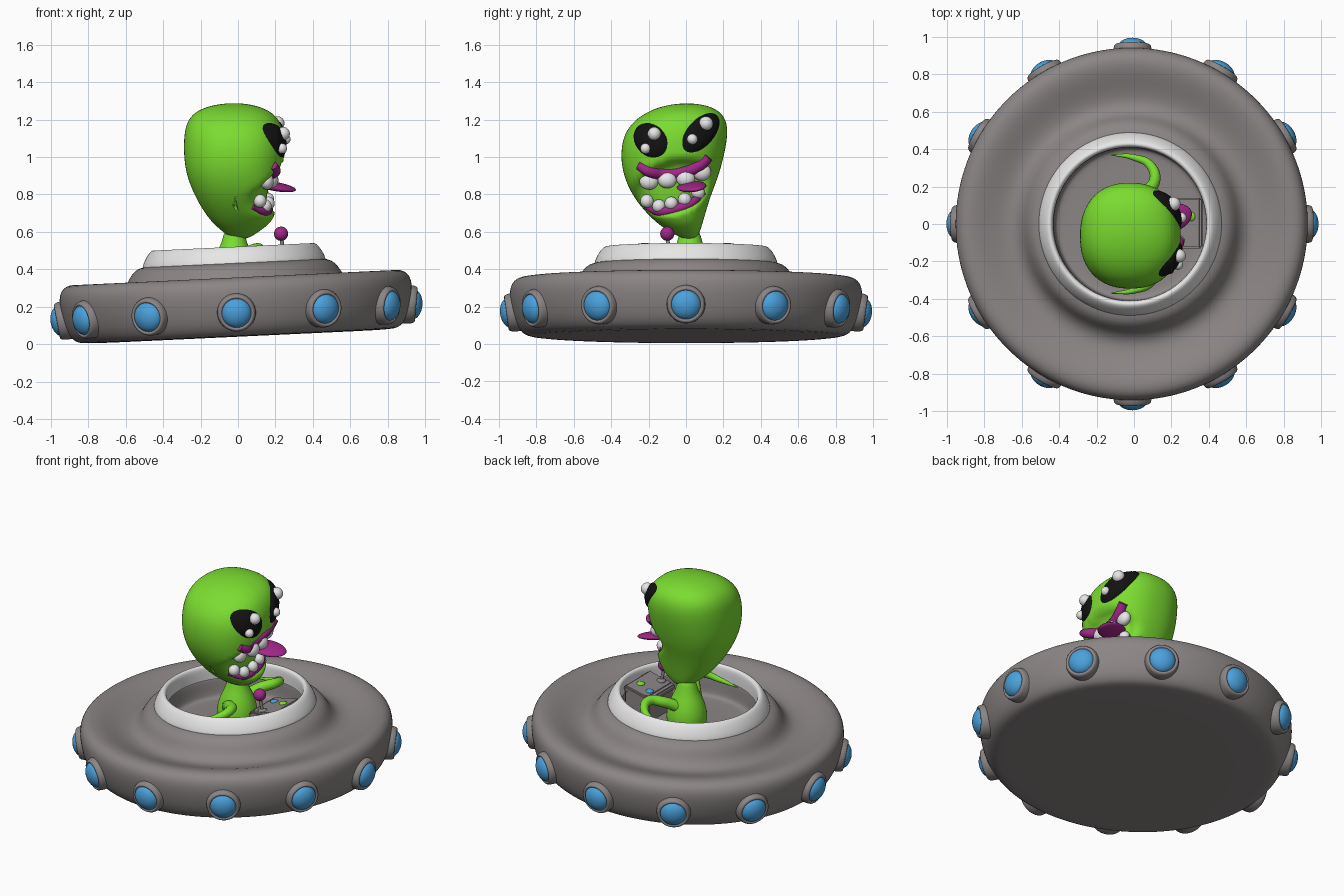
import bpy, bmesh, math
from mathutils import Matrix, Vector
from mathutils.bvhtree import BVHTree

if "Cube" in bpy.data.objects:
    bpy.data.objects.remove(bpy.data.objects["Cube"])


def material(name, rgb):
    m = bpy.data.materials.new(name)
    m.use_nodes = True
    m.diffuse_color = (*rgb, 1)
    bsdf = m.node_tree.nodes["Principled BSDF"]
    bsdf.inputs["Base Color"].default_value = (*rgb, 1)
    bsdf.inputs["Roughness"].default_value = 0.6
    return m


GREY = material("warm grey", (0.26, 0.235, 0.235))
WHITE = material("white", (0.8, 0.8, 0.8))
BLUE = material("window blue", (0.07, 0.36, 0.72))
GREEN = material("skin green", (0.2, 0.72, 0.03))
BLACK = material("eye black", (0.006, 0.006, 0.006))
PINK = material("magenta", (0.36, 0.02, 0.25))

TILT = Matrix.Rotation(-0.047, 4, 'Y')


def finish(name, bm, mat, matrix=None, subsurf=0):
    """Turn a bmesh into a smooth object with one colour."""
    bmesh.ops.remove_doubles(bm, verts=bm.verts, dist=0.0001)
    bmesh.ops.recalc_face_normals(bm, faces=bm.faces)
    if matrix:
        bm.transform(matrix)
    me = bpy.data.meshes.new(name)
    bm.to_mesh(me)
    bm.free()
    me.materials.append(mat)
    me.shade_smooth()
    ob = bpy.data.objects.new(name, me)
    bpy.context.collection.objects.link(ob)
    if subsurf:
        mod = ob.modifiers.new("Smooth", 'SUBSURF')
        mod.levels = mod.render_levels = subsurf
    return ob


def lathe(name, profile, mat, matrix=None, steps=48, subsurf=2):
    bm = bmesh.new()
    vs = [bm.verts.new((r, 0, z)) for r, z in profile]
    es = [bm.edges.new(p) for p in zip(vs, vs[1:])]
    bmesh.ops.spin(bm, geom=vs + es, axis=(0, 0, 1), cent=(0, 0, 0),
                   angle=math.tau, steps=steps)
    return finish(name, bm, mat, matrix, subsurf)


def ball(name, loc, radii, mat, rot=None):
    bm = bmesh.new()
    bmesh.ops.create_uvsphere(bm, u_segments=24, v_segments=16, radius=1)
    m = Matrix.Translation(loc) @ (rot or Matrix()) @ Matrix.Diagonal((*radii, 1))
    return finish(name, bm, mat, m)


def tube(name, points, radii, mat):
    cu = bpy.data.curves.new(name, 'CURVE')
    cu.dimensions = '3D'
    cu.bevel_depth = 1
    cu.bevel_resolution = 4
    cu.use_fill_caps = True
    sp = cu.splines.new('BEZIER')
    sp.bezier_points.add(len(points) - 1)
    for bp, co, r in zip(sp.bezier_points, points, radii):
        bp.co, bp.radius = co, r
        bp.handle_left_type = bp.handle_right_type = 'AUTO'
    cu.materials.append(mat)
    ob = bpy.data.objects.new(name, cu)
    bpy.context.collection.objects.link(ob)
    return ob


def block(name, x, y, z, mat, matrix, bevel):
    bm = bmesh.new()
    bmesh.ops.create_cube(bm, size=1)
    bm.transform(Matrix.Diagonal((x, y, z, 1)))
    bmesh.ops.bevel(bm, geom=bm.edges, offset=bevel, segments=2, affect='EDGES')
    ob = finish(name, bm, mat, matrix)
    ob.data.shade_flat()
    return ob


# Saucer hull with a dished deck, and the cockpit rim
lathe("saucer_hull", [(0, .04), (.5, .04), (.82, .04), (.87, .05), (.91, .1), (.935, .18),
                      (.948, .27), (.935, .33), (.89, .36), (.82, .355), (.72, .315),
                      (.64, .3), (.585, .335), (.56, .385), (.53, .42), (.49, .435),
                      (.43, .44), (.415, .43), (.41, .31), (.39, .3), (.2, .3), (0, .3)],
      GREY, TILT)
lathe("cockpit_rim", [(.49, .425), (.49, .44), (.475, .475), (.45, .512), (.43, .524),
                      (.415, .515), (.41, .49), (.41, .425)], WHITE, TILT)

# Twelve round windows
for i in range(12):
    place = (TILT @ Matrix.Rotation(i * math.tau / 12, 4, 'Z')
             @ Matrix.Translation((.925, 0, .17)) @ Matrix.Rotation(math.radians(98), 4, 'Y'))
    lathe("window_frame", [(.106, -.03), (.104, .02), (.094, .037), (.08, .037),
                           (.072, .015)], GREY, place, 24, 1)
    lathe("window_glass", [(.084, .015), (.078, .037), (.06, .055), (.03, .067), (0, .07)],
          BLUE, place, 24, 1)

# Control console with buttons and joystick
slope = Matrix.Translation((.265, .005, .47)) @ Matrix.Rotation(-.22, 4, 'Y')
block("console_box", .18, .26, .26, GREY, Matrix.Translation((.27, .005, .35)), .01)
block("console_panel", .2, .27, .04, GREY, slope, .01)
ball("green_button", slope @ Vector((.045, .035, .02)), (.025, .025, .012), GREEN)
ball("blue_button", slope @ Vector((-.04, .06, .02)), (.025, .025, .012), BLUE)
tube("joystick_stick", [(.245, -.09, .47), (.23, -.1, .58)], [.01, .01], GREY)
ball("joystick_base", (.245, -.09, .485), (.028, .028, .015), GREY)
ball("joystick_knob", (.23, -.1, .59), (.038, .038, .038), PINK)

# Body and tapering arms
lathe("body", [(0, .28), (.1, .28), (.125, .33), (.125, .4), (.1, .48), (.066, .54),
               (.052, .62), (0, .64)], GREEN, Matrix.Translation((-.02, .02, 0)), 24, 1)
for side, label in ((1, "left"), (-1, "right")):
    path = [(-.02, .08, .44), (.05, .16, .49), (.11, .23, .51), (.09, .31, .49),
            (0, .355, .455), (-.12, .37, .43)]
    tube(label + "_arm", [(x, y * side, z) for x, y, z in path],
         [.036, .034, .03, .025, .017, .003], GREEN)

# Head: stacked rounded rings of height, y range and x range
RINGS = [(.56, -.01, .05, -.03, .05), (.6, -.09, .075, -.08, .11),
         (.65, -.16, .09, -.14, .18), (.72, -.23, .11, -.19, .21), (.8, -.29, .135, -.235, .222),
         (.9, -.335, .175, -.275, .235), (1, -.35, .202, -.29, .25), (1.1, -.34, .222, -.29, .252),
         (1.18, -.295, .222, -.278, .232), (1.24, -.215, .19, -.235, .185),
         (1.275, -.12, .12, -.15, .1), (1.287, -.03, .04, -.06, .02)]


def power(v):
    return math.copysign(abs(v) ** .88, v)


bm = bmesh.new()
loops = []
for z, y0, y1, x0, x1 in RINGS:
    angles = [math.tau * k / 40 for k in range(40)]
    loops.append([bm.verts.new(((x0 + x1) / 2 + (x1 - x0) / 2 * power(math.cos(a)),
                                (y0 + y1) / 2 + (y1 - y0) / 2 * power(math.sin(a)), z))
                  for a in angles])
for low, high in zip(loops, loops[1:]):
    for k in range(40):
        n = (k + 1) % 40
        bm.faces.new((low[k], low[n], high[n], high[k]))
bm.faces.new(loops[0][::-1])
bm.faces.new(loops[-1])
head = finish("head", bm, GREEN, None, 2)
graph = bpy.context.evaluated_depsgraph_get()
head.data = bpy.data.meshes.new_from_object(head.evaluated_get(graph))
head.modifiers.clear()

# Press the mouth hollow into the face
for v in head.data.vertices:
    if v.co.x > 0:
        u, w = v.co.y + .07, v.co.z - .84 - .2 * (v.co.y + .07)
        d = (u / .23) ** 2 + (w / .15) ** 2
        v.co.x -= .065 * max(0, min(1, (1 - d) * 2))
tree = BVHTree.FromPolygons([v.co for v in head.data.vertices],
                            [p.vertices[:] for p in head.data.polygons])


def on_face(y, z, lift=0):
    """Point on the front of the head, lifted along its normal."""
    hit, normal, _, _ = tree.ray_cast(Vector((2, y, z)), Vector((-1, 0, 0)))
    if hit is None:
        hit, normal, _, _ = tree.find_nearest(Vector((.1, y, z)))
    return hit + normal * lift


# Eyes: thin domed patches laid on the face, with white glints
def eye(name, cy, cz, long, short, tilt):
    bm = bmesh.new()
    rings = []
    for i in range(9):
        r = i / 8
        ring = []
        for k in range(32):
            a = math.tau * k / 32
            u, v = long * r * math.cos(a), short * r * math.sin(a)
            y = cy + u * math.cos(tilt) - v * math.sin(tilt)
            z = cz + u * math.sin(tilt) + v * math.cos(tilt)
            ring.append(bm.verts.new(on_face(y, z, .022 * (1 - r ** 4) - .003)))
        rings.append(ring)
    for a, b in zip(rings, rings[1:]):
        for k in range(32):
            n = (k + 1) % 32
            bm.faces.new((a[k], b[k], b[n], a[n]))
    finish(name, bm, BLACK)


eye("right_eye", -.19, 1.09, .105, .085, math.radians(-48))
eye("left_eye", .08, 1.13, .133, .074, math.radians(48))
for y, z, r in ((-.165, 1.12, .036), (-.21, 1.045, .028), (.1, 1.175, .038), (.03, 1.095, .028)):
    ball("eye_glint", on_face(y, z, .015), (r, r, r), WHITE)

# Gums follow the mouth hollow
upper = [(-.255, .955), (-.2, .925), (-.13, .91), (0, .922), (.07, .955), (.12, 1.0)]
lower = [(-.215, .735), (-.14, .71), (-.06, .722), (.02, .75), (.095, .81)]
tube("upper_gum", [on_face(y, z) for y, z in upper], [.022, .03, .03, .03, .034, .028], PINK)
tube("lower_gum", [on_face(y, z) for y, z in lower], [.014, .026, .027, .026, .014], PINK)

# Teeth and tongue
for y, z, h in ((-.2, .878, .043), (-.1, .878, .043), (-.005, .886, .043), (.08, .925, .046)):
    ball("upper_tooth", on_face(y, z, .014), (.036, .05, h), WHITE)
for y, z in ((-.2, .77), (-.14, .742), (-.078, .755), (-.01, .775), (.062, .803)):
    ball("lower_tooth", on_face(y, z, .014), (.034, .036, .036), WHITE)
swing = (Matrix.Rotation(.3, 4, 'Z') @ Matrix.Rotation(.2, 4, 'X')
         @ Matrix.Rotation(.14, 4, 'Y'))
ball("tongue", (.2, .03, .842), (.115, .075, .022), PINK, swing)
